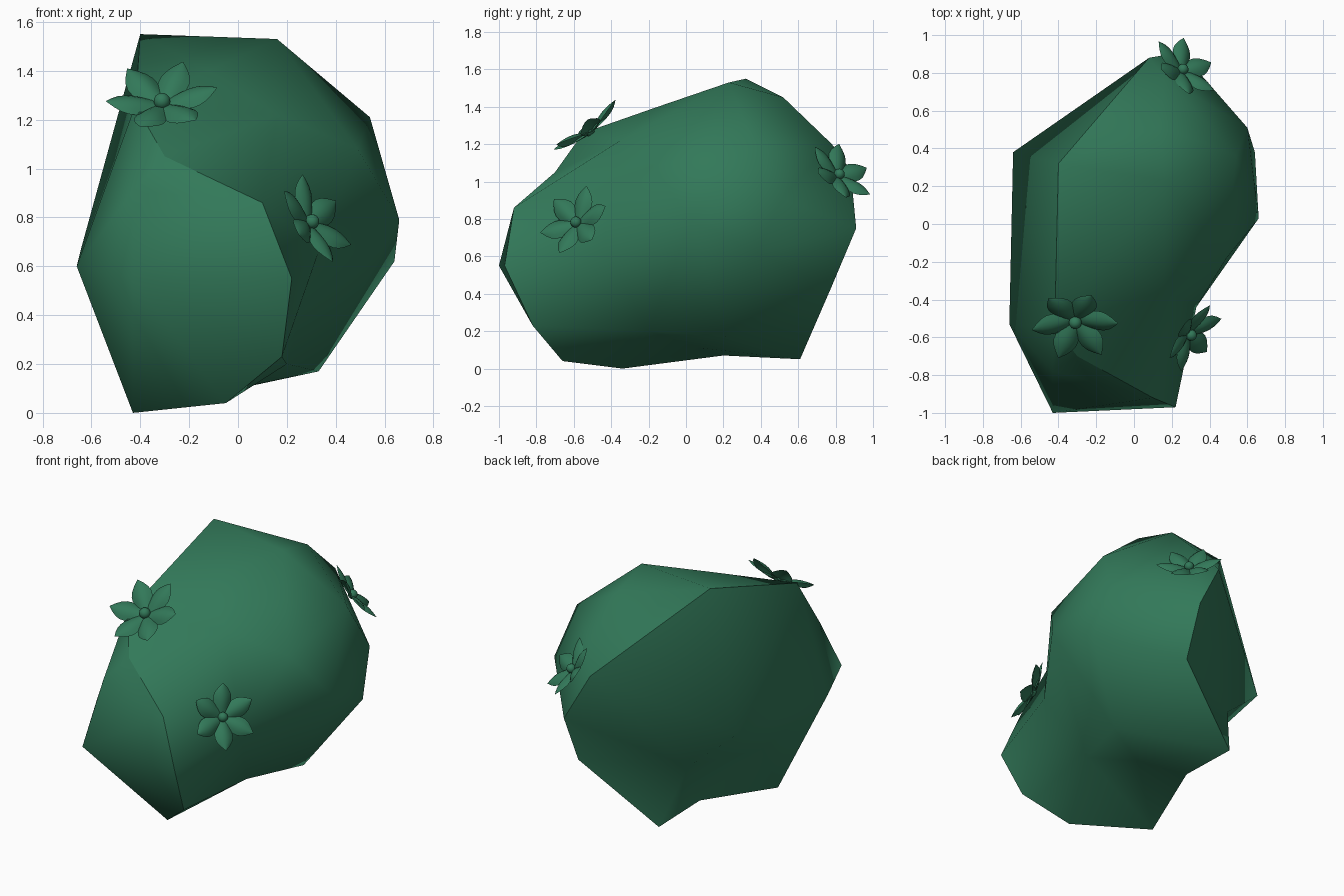
import bpy, bmesh, math
from mathutils import Vector

if "Cube" in bpy.data.objects:
    bpy.data.objects.remove(bpy.data.objects["Cube"], do_unlink=True)

green = bpy.data.materials.new("deep_green")
green.use_nodes = True
COLOUR = (0.032, 0.19, 0.1, 1)
green.diffuse_color = COLOUR
green.node_tree.nodes["Principled BSDF"].inputs["Base Color"].default_value = COLOUR


def finish(bm, name):
    for face in bm.faces:
        face.smooth = True
    mesh = bpy.data.meshes.new(name)
    bm.to_mesh(mesh)
    bm.free()
    mesh.materials.append(green)
    obj = bpy.data.objects.new(name, mesh)
    bpy.context.collection.objects.link(obj)
    return obj


# Boulder-shaped body: a sharp rim divides the left-hand cap from the rounded rest
rim = [(-.40, .32, 1.55), (-.42, -.55, 1.26), (-.30, -.70, 1.05), (.10, -.92, .86),
       (.22, -.97, .55), (.18, -.82, .23), (-.05, -.66, .04), (-.43, -.34, 0),
       (-.24, .2, .07), (-.23, .61, .05), (.24, .775, .43), (.25, .91, .75), (.08, .88, 1.06)]
cap = [(-.66, -.53, .6), (-.64, .38, .68), (-.43, -1, .55), (-.34, .46, .42),
       (-.43, -.78, .91), (-.45, -.16, .33)]
crown = [(.16, .23, 1.53), (.14, .52, 1.45), (.54, .36, 1.21), (.16, .78, 1.2),
         (-.12, -.15, 1.4), (.16, -.35, 1.22), (.49, -.18, 1.08)]
flank = [(.60, .51, .91), (.64, .38, .62), (.66, .03, .79), (.33, -.44, .66),
         (.33, .21, .17), (.04, .08, .11), (.20, -.2, .2)]

# Skin the corners by their directions from the middle, which allows hollows
middle = Vector((0, -.08, .7))
bm = bmesh.new()
place = {}
for corner in rim + cap + crown + flank:
    vert = bm.verts.new((Vector(corner) - middle).normalized())
    place[vert] = Vector(corner)
rim_verts = list(place)[:len(rim)]
bmesh.ops.convex_hull(bm, input=bm.verts)
for vert, corner in place.items():
    vert.co = corner
for a, b in zip(rim_verts, rim_verts[1:] + rim_verts[:1]):
    edge = bm.edges.get((a, b))
    if edge:
        edge.smooth = False
bmesh.ops.recalc_face_normals(bm, faces=bm.faces)
finish(bm, "body")


# Six-petalled flowers: ridged, pointed petals that curl up, and a round centre
def add_petal(bm, turn, rows=8, cols=6, length=.225):
    grid = []
    for i in range(rows + 1):
        t = i / rows
        half = .034 * (1 - t) + .05 * math.sin(math.pi * t ** 1.4) + .001
        line = []
        for j in range(cols + 1):
            s = 2 * j / cols - 1
            out = .005 + t * length
            arch = math.sin(math.pi * t)
            lift = .055 * t + .02 * arch - .032 * s * s * arch
            side = s * half
            line.append(bm.verts.new((out * math.cos(turn) - side * math.sin(turn),
                                      out * math.sin(turn) + side * math.cos(turn), lift)))
        grid.append(line)
    for a, b in zip(grid, grid[1:]):
        for j in range(cols):
            bm.faces.new((a[j], b[j], b[j + 1], a[j + 1]))


def add_flower(name, position, facing, spin, size):
    bm = bmesh.new()
    for k in range(6):
        add_petal(bm, spin + k * math.tau / 6)
    ball = bmesh.ops.create_uvsphere(bm, u_segments=16, v_segments=10, radius=.034)
    bmesh.ops.translate(bm, verts=ball["verts"], vec=(0, 0, .02))
    flower = finish(bm, name)
    flower.location = position
    flower.scale = (size, size, size)
    flower.rotation_euler = Vector(facing).to_track_quat('Z', 'Y').to_euler()


add_flower("crown_flower", (-.31, -.51, 1.26), (-.05, -.6, .78), .2, 1)
add_flower("side_flower", (.29, -.58, .775), (.73, -.5, .45), .4, .88)
add_flower("back_flower", (.25, .81, 1.03), (.57, .57, .6), .1, .85)
